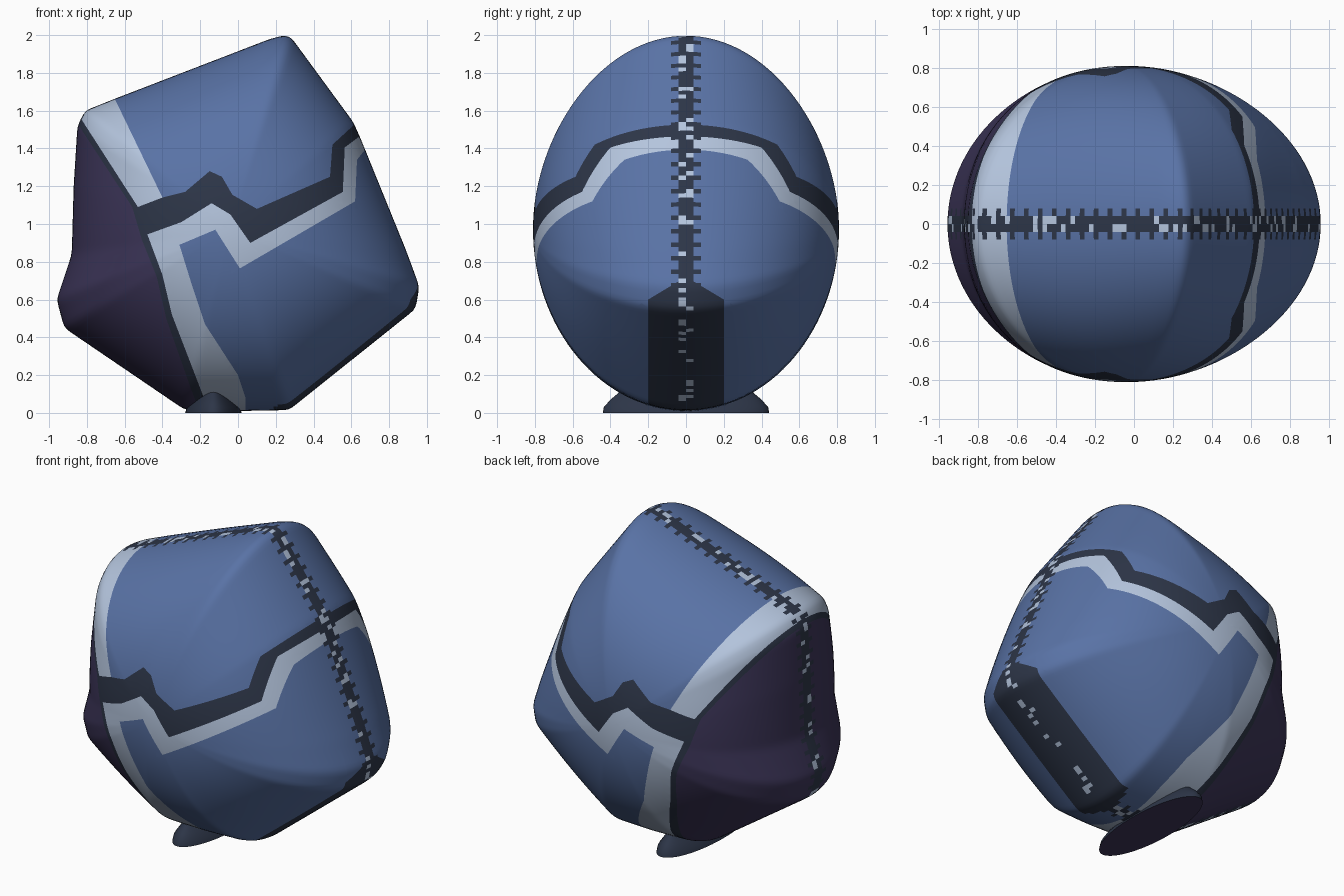
import bpy, bmesh, math, random
from mathutils import Vector
from mathutils.geometry import intersect_point_line

random.seed(4)
cube = bpy.data.objects.get("Cube")
if cube:
    bpy.data.objects.remove(cube, do_unlink=True)


def make_material(name, rgb):
    mat = bpy.data.materials.new(name)
    mat.use_nodes = True
    colour = (*rgb, 1)
    mat.diffuse_color = colour
    bsdf = mat.node_tree.nodes["Principled BSDF"]
    bsdf.inputs["Base Color"].default_value = colour
    bsdf.inputs["Roughness"].default_value = 0.7
    return mat


BLUE, LIGHT, DARK, PURPLE = range(4)
materials = [
    make_material("steel blue", (0.1, 0.17, 0.38)),
    make_material("pale blue", (0.46, 0.56, 0.73)),
    make_material("dark navy", (0.026, 0.036, 0.064)),
    make_material("deep purple", (0.046, 0.036, 0.1)),
]

# Side outline of the shell (x, z)
outline = [(.25, 2.0), (.17, 1.98), (-.66, 1.66), (-.81, 1.6), (-.85, 1.52),
           (-.87, 1.2), (-.88, .84), (-.96, .6), (-.92, .45), (-.28, .015),
           (0, .01), (.27, .015), (.94, .55), (.96, .67), (.89, .86),
           (.65, 1.45), (.61, 1.54), (.28, 1.99)]

# Lines that separate the painted regions (x, z)
purple_edge = [(-.94, 1.67), (-.56, 1.09), (-.51, .92), (-.43, .72),
               (-.38, .5), (-.25, .13), (-.2, 0)]
trim_edge = [(-.91, 1.68), (-.53, 1.09), (-.48, .945), (-.4, .73),
             (-.35, .52), (-.2, .13), (-.15, 0)]
leg_edge = [(-.31, .89), (-.245, .68), (-.175, .47), (0, .2), (.04, .08), (.04, 0)]
crest_edge = [(-.4, 1.14), (-.68, 1.72)]
band_top = [(-.53, 1.09), (-.4, 1.14), (-.28, 1.17), (-.15, 1.28), (-.085, 1.25),
            (-.03, 1.155), (.1, 1.08), (.487, 1.25), (.5, 1.42), (.62, 1.53), (.9, 1.53)]
band_mid = [(-.48, .945), (-.3, 1.01), (-.14, 1.11), (-.04, 1.05), (.065, .9),
            (.555, 1.17), (.565, 1.405), (.645, 1.465), (.9, 1.465)]
band_low = [(-.31, .89), (-.12, .97), (.01, .765), (.62, 1.12), (.63, 1.34),
            (.67, 1.39), (.9, 1.39)]

far_left = [(-2, 0), (-2, 1.68)]
regions = [
    (PURPLE, purple_edge + far_left),
    (DARK, trim_edge + far_left),
    (LIGHT, trim_edge[:2] + crest_edge),
    (DARK, band_top + band_mid[::-1]),
    (LIGHT, band_mid + band_low[::-1]),
    (LIGHT, trim_edge[2:] + leg_edge[::-1]),
]
paths = [purple_edge, trim_edge, leg_edge, crest_edge, band_top, band_mid, band_low]


def inside(x, z, polygon):
    hit = False
    for (ax, az), (bx, bz) in zip(polygon, polygon[1:] + polygon[:1]):
        if (az > z) != (bz > z) and x < (bx - ax) * (z - az) / (bz - az) + ax:
            hit = not hit
    return hit


def resample(points, count):
    """Even spacing along the closed outline, with softened corners."""
    pts = [Vector(p) for p in points]
    pairs = list(zip(pts, pts[1:] + pts[:1]))
    step = sum((b - a).length for a, b in pairs) / count
    out, offset = [], 0.0
    for a, b in pairs:
        length = (b - a).length
        while offset < length and len(out) < count:
            out.append(a.lerp(b, offset / length))
            offset += step
        offset -= length
    return [(out[i - 1] + out[i] * 2 + out[(i + 1) % len(out)]) / 4
            for i in range(len(out))]


def finish(bm, name):
    bmesh.ops.recalc_face_normals(bm, faces=bm.faces)
    mesh = bpy.data.meshes.new(name)
    bm.to_mesh(mesh)
    bm.free()
    obj = bpy.data.objects.new(name, mesh)
    bpy.context.collection.objects.link(obj)
    for mat in materials:
        mesh.materials.append(mat)
    bpy.ops.object.select_all(action="DESELECT")
    obj.select_set(True)
    bpy.context.view_layer.objects.active = obj
    bpy.ops.object.shade_smooth_by_angle(angle=math.radians(40))
    return obj


# Shell: rings swell from the near pole to the outline and back to the far pole
DEPTH, RINGS = 0.81, 64
centre = Vector((-.04, .97))
rim = [p - centre for p in resample(outline, 240)]
count = len(rim)
bm = bmesh.new()
rings = []
for r in range(1, RINGS):
    a = math.pi * r / RINGS
    t = math.sin(a)
    ring = []
    for d in rim:
        radius = 0.95 * (1 - t) + d.length * t
        p = centre + d.normalized() * radius * t
        ring.append(bm.verts.new((p.x, -DEPTH * math.cos(a), p.y)))
    rings.append(ring)
for ring, y in ((rings[0], -DEPTH), (rings[-1], DEPTH)):
    pole = bm.verts.new((centre.x, y, centre.y))
    for i in range(count):
        bm.faces.new((pole, ring[i], ring[(i + 1) % count]))
middle = len(rings) // 2
for r in range(len(rings) - 1):
    from_seam = min(abs(r - middle), abs(r + 1 - middle))
    for i in range(count):
        j = (i + 1) % count
        f = bm.faces.new((rings[r][i], rings[r][j], rings[r + 1][j], rings[r + 1][i]))
        # Ragged seam running round the rim
        if from_seam == 0:
            f.material_index = LIGHT if random.random() < 0.22 else DARK
        elif from_seam == 1 and i % 3 == 0:
            f.material_index = DARK


def cut(faces, point, normal):
    geom = set(faces)
    for f in faces:
        geom.update(f.edges)
        geom.update(f.verts)
    bmesh.ops.bisect_plane(bm, geom=list(geom), dist=1e-5, plane_co=point, plane_no=normal)


# Cut the painted region borders straight through the shell
for path in paths:
    for (ax, az), (bx, bz) in zip(path, path[1:]):
        a, b = Vector((ax, 0, az)), Vector((bx, 0, bz))
        near = []
        for f in bm.faces:
            c = f.calc_center_median()
            c.y = 0
            q, s = intersect_point_line(c, a, b)
            q = a.lerp(b, min(max(s, 0), 1))
            if (c - q).length < 0.06:
                near.append(f)
        cut(near, a, Vector((bz - az, 0, ax - bx)))

# Cut the chin plate borders
for side in (-1, 1):
    for point, normal in (((0, side * .2, 0), (0, 1, 0)), ((0, 0, .72), (0, side * .6, 1))):
        near = [f for f in bm.faces
                if f.calc_center_median().x > .2 and f.calc_center_median().z < .8
                and abs(f.calc_center_median().y) < .3]
        cut(near, point, normal)

for f in bm.faces:
    x, y, z = f.calc_center_median()
    if x > .2 and abs(y) < .2 and z < .72 - .6 * abs(y):
        if f.material_index == BLUE:
            f.material_index = DARK
    elif f.material_index == BLUE:
        for index, polygon in regions:
            if inside(x, z, polygon):
                f.material_index = index
                break
finish(bm, "helmet_shell")

# Neck collar: flared oval ring with a closed underside
bm = bmesh.new()
levels = []
for z, rx, ry in ((0, .15, .44), (.03, .14, .435), (.07, .11, .40), (.12, .07, .34)):
    levels.append([bm.verts.new((-.13 + rx * math.cos(k * math.tau / 64),
                                 ry * math.sin(k * math.tau / 64), z)) for k in range(64)])
for low, high in zip(levels, levels[1:]):
    for k in range(64):
        m = (k + 1) % 64
        bm.faces.new((low[k], low[m], high[m], high[k])).material_index = DARK
bm.faces.new(levels[-1]).material_index = DARK
underside = bm.faces.new(levels[0])
underside.material_index = PURPLE
bmesh.ops.inset_region(bm, faces=[underside], thickness=0.012)
for f in bm.faces:
    if len(f.verts) == 4:
        f.material_index = DARK
finish(bm, "neck_collar")
